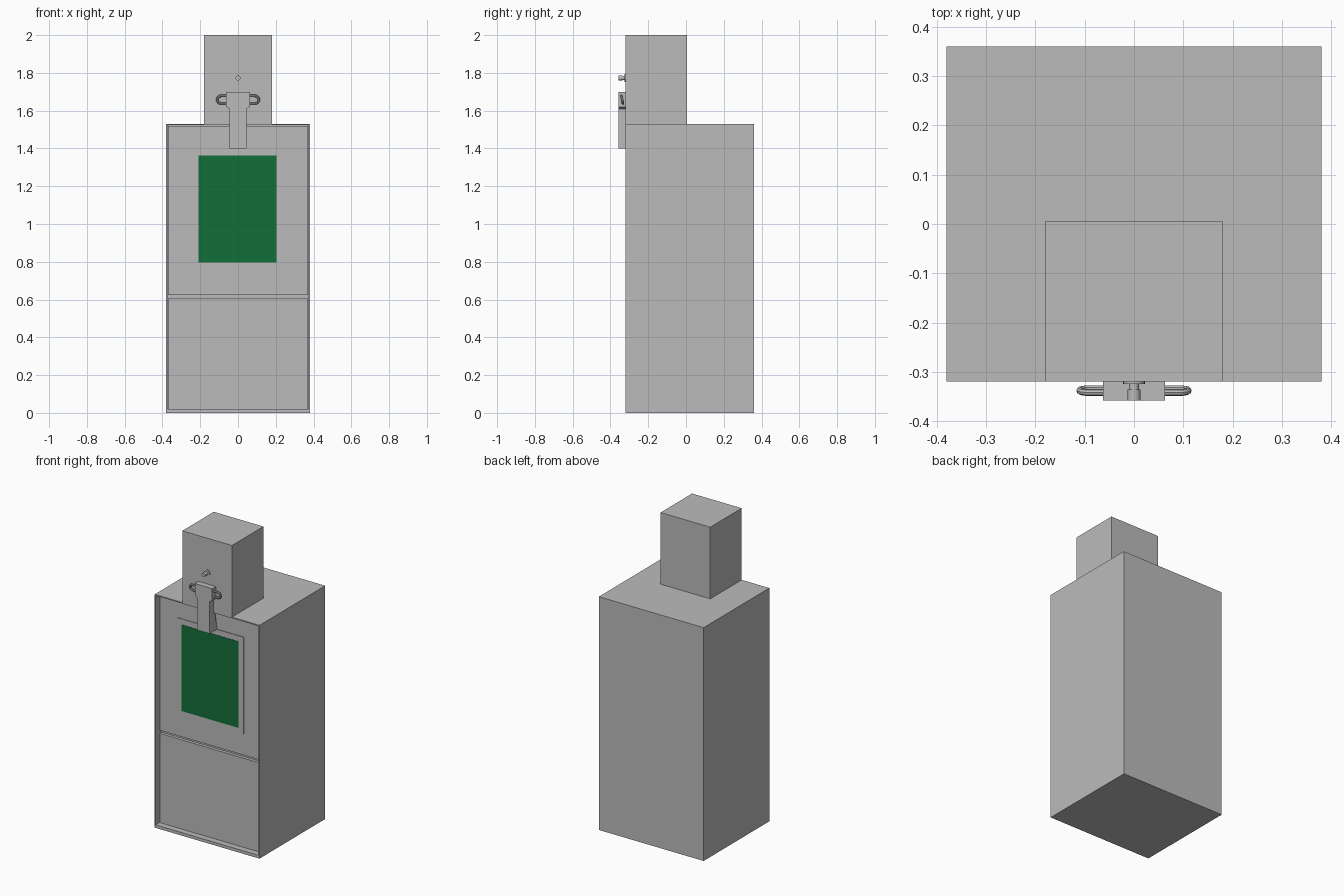
import bpy, bmesh, math
from mathutils import Vector

default = bpy.data.objects.get("Cube")
if default:
    bpy.data.objects.remove(default, do_unlink=True)


def material(name, rgb):
    m = bpy.data.materials.new(name)
    m.use_nodes = True
    m.diffuse_color = (*rgb, 1)
    m.node_tree.nodes["Principled BSDF"].inputs["Base Color"].default_value = (*rgb, 1)
    return m


GREY = material("painted grey", (0.5, 0.5, 0.5))
GREEN = material("green panel", (0.006, 0.155, 0.041))


def finish(name, bm, mat):
    mesh = bpy.data.meshes.new(name)
    bmesh.ops.recalc_face_normals(bm, faces=bm.faces)
    bm.to_mesh(mesh)
    bm.free()
    mesh.materials.append(mat)
    ob = bpy.data.objects.new(name, mesh)
    bpy.context.collection.objects.link(ob)
    return ob


def box_mesh(x, y, z):
    bm = bmesh.new()
    bmesh.ops.create_cube(bm, size=1)
    for v in bm.verts:
        v.co = [lo + (c + 0.5) * (hi - lo) for c, (lo, hi) in zip(v.co, (x, y, z))]
    return bm


def box(name, x, y, z, mat=GREY):
    return finish(name, box_mesh(x, y, z), mat)


FRONT, DOOR = -0.32, -0.28

# Cabinet with a thin rim around a recessed front
bm = box_mesh((-0.38, 0.38), (FRONT, 0.36), (0, 1.53))
front = min(bm.faces, key=lambda f: f.calc_center_median().y)
bmesh.ops.inset_individual(bm, faces=[front], thickness=0.01)
for v in front.verts:
    v.co.z = max(v.co.z, 0.02)
pocket = bmesh.ops.extrude_discrete_faces(bm, faces=[front])["faces"][0]
bmesh.ops.translate(bm, verts=pocket.verts, vec=(0, 0.06, 0))
finish("cabinet", bm, GREY)

# Coin box on top
box("coin_box", (-0.18, 0.18), (FRONT, 0.006), (1.53, 2))

# Front panels with a gap between them
box("lower_panel", (-0.37, 0.37), (DOOR, -0.26), (0.02, 0.605))
box("upper_door", (-0.37, 0.37), (DOOR, -0.26), (0.625, 1.52))

# Window surround and pane
box("window_surround", (-0.246, 0.24), (DOOR - 0.004, DOOR), (0.765, 1.40))
box("window_pane", (-0.208, 0.204), (DOOR - 0.006, DOOR), (0.797, 1.363), GREEN)

# T-shaped handle, extruded from half a profile
half = [(0.045, 1.40), (0.045, 1.61), (0.063, 1.62), (0.063, 1.70)]
outline = half + [(-x, z) for x, z in reversed(half)]
bm = bmesh.new()
face = bm.faces.new([bm.verts.new((x, -0.358, z)) for x, z in outline])
back = bmesh.ops.extrude_face_region(bm, geom=[face])["geom"]
for v in back:
    if isinstance(v, bmesh.types.BMVert):
        v.co.y = DOOR if v.co.z < 1.5 else FRONT
finish("door_handle", bm, GREY)

# Pull loop running through the handle, leaning slightly
curve = bpy.data.curves.new("pull_loop", "CURVE")
curve.dimensions = "3D"
curve.bevel_depth = 0.007
curve.bevel_resolution = 2
spline = curve.splines.new("POLY")
points = []
for side in (1, -1):
    for i in range(9):
        a = math.radians(90 - i * 22.5)
        x, z = side * (0.09 + 0.02 * math.cos(a)), side * 0.02 * math.sin(a)
        points.append(Vector((x, -0.338 - 0.2 * z, 1.658 + z)))
spline.points.add(len(points) - 1)
for p, co in zip(spline.points, points):
    p.co = (*co, 1)
spline.use_cyclic_u = True
loop = bpy.data.objects.new("pull_loop", curve)
bpy.context.collection.objects.link(loop)
curve.materials.append(GREY)
bpy.context.view_layer.update()
mesh = bpy.data.meshes.new_from_object(loop.evaluated_get(bpy.context.evaluated_depsgraph_get()))
bpy.data.objects.remove(loop)
loop = bpy.data.objects.new("pull_loop", mesh)
bpy.context.collection.objects.link(loop)
smooth = [loop]


# Coin return knob: head, stem and flange
def disc(name, radius, y0, y1):
    bpy.ops.mesh.primitive_cylinder_add(vertices=20, radius=radius, depth=y1 - y0,
                                        location=(0, (y0 + y1) / 2, 1.773),
                                        rotation=(math.pi / 2, 0, 0))
    ob = bpy.context.object
    ob.name = name
    ob.data.materials.append(GREY)
    smooth.append(ob)


disc("knob_head", 0.013, -0.358, -0.336)
disc("knob_stem", 0.010, -0.336, -0.322)
disc("knob_flange", 0.022, -0.325, FRONT)

bpy.ops.object.select_all(action="DESELECT")
for ob in smooth:
    ob.select_set(True)
bpy.context.view_layer.objects.active = loop
bpy.ops.object.shade_smooth_by_angle(angle=math.radians(40))
